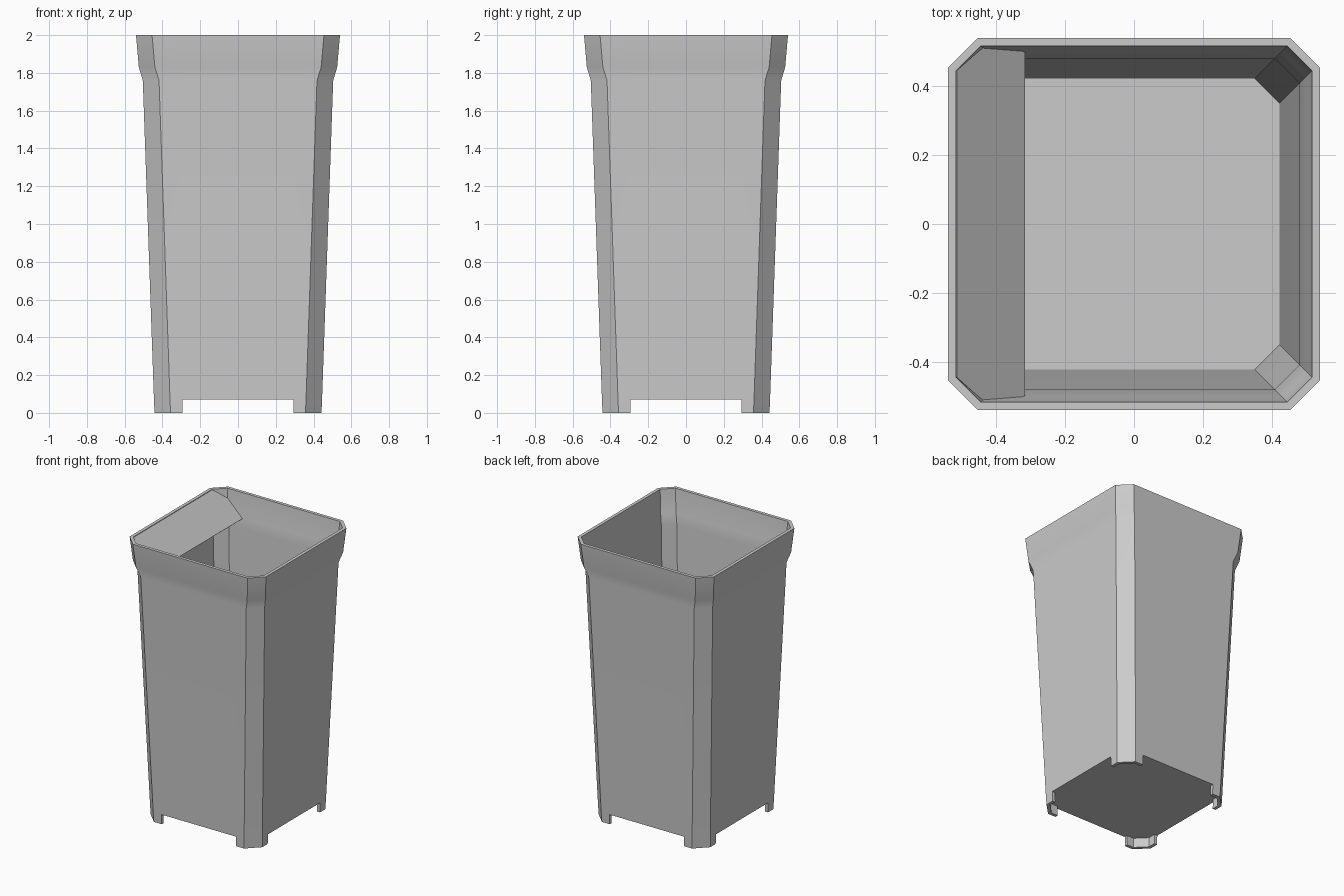
import bpy, bmesh, math

cube = bpy.data.objects.get("Cube")
if cube:
    bpy.data.objects.remove(cube, do_unlink=True)

grey = bpy.data.materials.new("light_grey")
grey.use_nodes = True
COLOUR = (0.6, 0.6, 0.6, 1)
grey.diffuse_color = COLOUR
grey.node_tree.nodes["Principled BSDF"].inputs["Base Color"].default_value = COLOUR

# Outer profile: (height, half width, half width of the flat side)
PROFILE = [(0, 0.442, 0.357), (0.07, 0.445, 0.36), (1.76, 0.504, 0.418),
           (1.83, 0.525, 0.44), (2, 0.54, 0.455)]
WALL = 0.023
NOTCH = 0.295


def ring(z, a, c):
    """Chamfered square with extra points at the notch edges."""
    pts = []
    for k in range(4):
        co, si = round(math.cos(k * math.pi / 2)), round(math.sin(k * math.pi / 2))
        for t in (-c, -NOTCH, NOTCH, c):
            pts.append((co * t + si * a, si * t - co * a, z))
    return pts


def finish(name, bm):
    bmesh.ops.recalc_face_normals(bm, faces=bm.faces)
    mesh = bpy.data.meshes.new(name)
    bm.to_mesh(mesh)
    bm.free()
    mesh.materials.append(grey)
    obj = bpy.data.objects.new(name, mesh)
    bpy.context.collection.objects.link(obj)
    return obj


# Tapered wall with flared rim and four corner feet
bm = bmesh.new()
outer = [[bm.verts.new(p) for p in ring(z, a, c)] for z, a, c in PROFILE]
inner = [[bm.verts.new(p) for p in ring(z, a - WALL, c - 0.4 * WALL)] for z, a, c in PROFILE]
for j in range(16):
    n = (j + 1) % 16
    notched = j % 4 == 1
    start = 1 if notched else 0
    for i in range(start, len(PROFILE) - 1):
        for skin in (outer, inner):
            bm.faces.new((skin[i][j], skin[i][n], skin[i + 1][n], skin[i + 1][j]))
    for i in (start, -1):
        bm.faces.new((outer[i][j], outer[i][n], inner[i][n], inner[i][j]))
    if notched:
        for m in (j, n):
            bm.faces.new((outer[0][m], outer[1][m], inner[1][m], inner[0][m]))
wall = finish("planter_wall", bm)
bpy.context.view_layer.objects.active = wall
wall.select_set(True)
bpy.ops.object.shade_smooth_by_angle(angle=math.radians(30))
weighted = wall.modifiers.new("Even shading", 'WEIGHTED_NORMAL')
weighted.keep_sharp = True

# Floor slab
bm = bmesh.new()
base = bm.faces.new([bm.verts.new(p) for p in ring(0.07, 0.435, 0.352)])
up = bmesh.ops.extrude_face_region(bm, geom=[base], use_keep_orig=True)
bmesh.ops.translate(bm, vec=(0, 0, 0.02),
                    verts=[v for v in up["geom"] if isinstance(v, bmesh.types.BMVert)])
finish("floor", bm)

# Sloping flap inside the rim, on the right side
bm = bmesh.new()
half = [(-0.517, 0.445, 1.995), (-0.442, 0.512, 1.93), (-0.318, 0.502, 1.82)]
outline = half + [(x, -y, z) for x, y, z in reversed(half)]
bm.faces.new([bm.verts.new(p) for p in outline])
flap = finish("sloping_flap", bm)
thick = flap.modifiers.new("Thickness", 'SOLIDIFY')
thick.thickness = 0.006
thick.offset = 0
